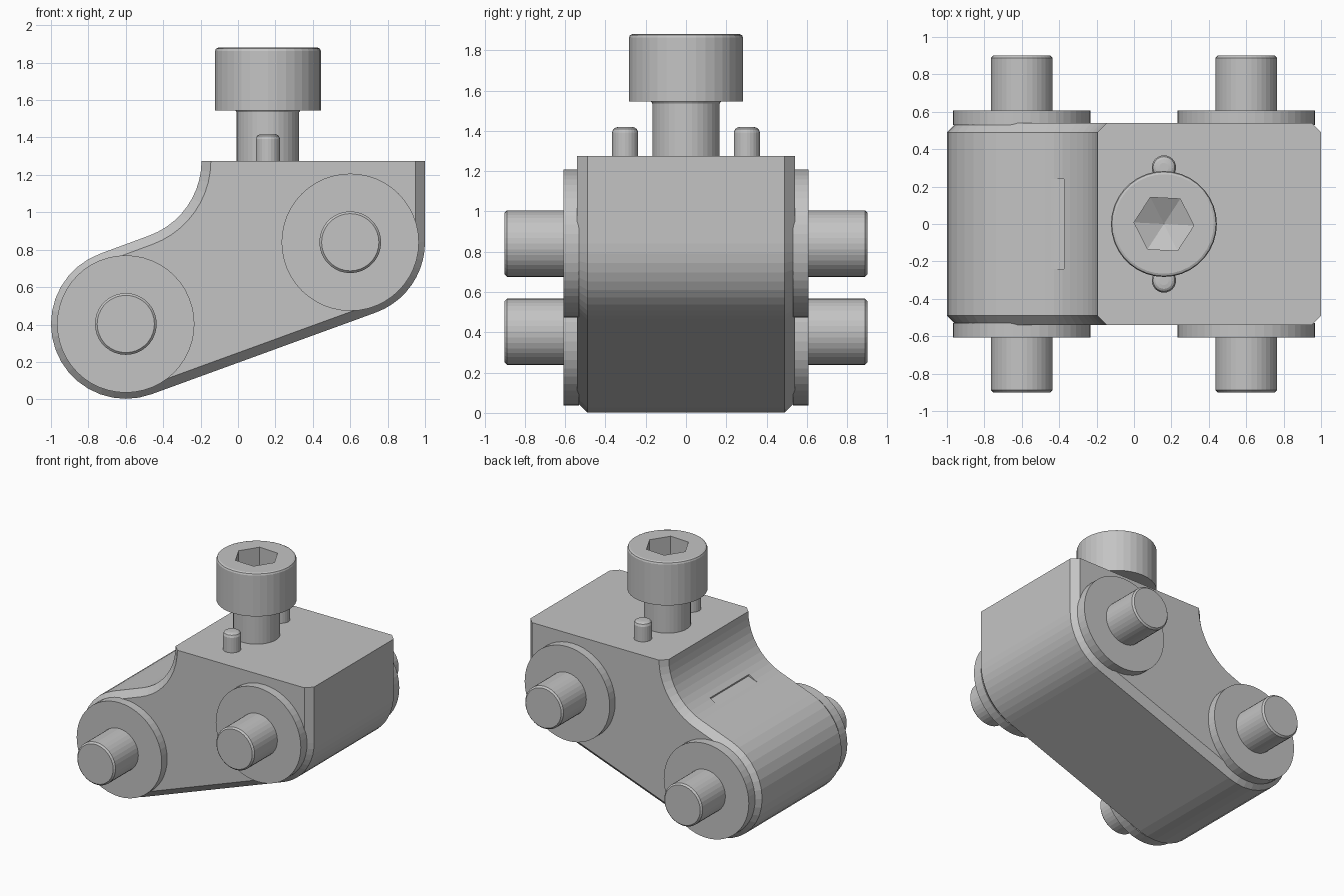
import bpy, bmesh, math
from mathutils import Matrix, Vector

if "Cube" in bpy.data.objects:
    bpy.data.objects.remove(bpy.data.objects["Cube"])

metal = bpy.data.materials.new("plain grey metal")
metal.diffuse_color = (0.55, 0.55, 0.55, 1)
metal.use_nodes = True
metal.node_tree.nodes["Principled BSDF"].inputs["Base Color"].default_value = metal.diffuse_color

LEFT, RIGHT = (-0.6, 0.403), (0.6, 0.84)      # pivot centres (x, z)
TOP = 1.275
SCREW_X = 0.16
SLOPE = math.atan2(RIGHT[1] - LEFT[1], RIGHT[0] - LEFT[0])


def finish(name, bm):
    bmesh.ops.recalc_face_normals(bm, faces=bm.faces)
    mesh = bpy.data.meshes.new(name)
    bm.to_mesh(mesh)
    bm.free()
    ob = bpy.data.objects.new(name, mesh)
    bpy.context.collection.objects.link(ob)
    mesh.materials.append(metal)
    return ob


def loft(bm, rings):
    """Skin equal-length closed rings and cap both ends."""
    rows = [[bm.verts.new(p) for p in r] for r in rings]
    for a, b in zip(rows, rows[1:]):
        n = len(a)
        for i in range(n):
            bm.faces.new((a[i], a[(i + 1) % n], b[(i + 1) % n], b[i]))
    bm.faces.new(rows[0])
    bm.faces.new(rows[-1])


def turned(name, steps, matrix, sides=36):
    """Round part from (radius, height) steps along local z."""
    bm = bmesh.new()
    loft(bm, [[matrix @ Vector((r * math.cos(math.tau * i / sides),
                                r * math.sin(math.tau * i / sides), h))
               for i in range(sides)] for r, h in steps])
    return finish(name, bm)


def arc(c, r, a0, a1, n):
    return [(c[0] + r * math.cos(a0 + (a1 - a0) * i / n),
             c[1] + r * math.sin(a0 + (a1 - a0) * i / n)) for i in range(n + 1)]


def body_profile(d):
    """Side outline, inset by d everywhere but the top edge."""
    low = SLOPE - math.pi / 2
    pts = arc(LEFT, 0.4 - d, low, SLOPE - 1.5 * math.pi, 18)
    pts += arc((-0.62, TOP), 0.425 + d, low, 0, 10)
    pts.append((1 - d, TOP))
    pts += arc(RIGHT, 0.4 - d, 0, low, 10)
    return pts


# Link body with chamfered sides
bm = bmesh.new()
loft(bm, [[(x, y, z) for x, z in body_profile(d)]
          for y, d in ((-0.54, 0.05), (-0.49, 0), (0.49, 0), (0.54, 0.05))])
body = finish("link_body", bm)

# Shallow step cut into the concave neck, floor parallel to the slope
bm = bmesh.new()
bmesh.ops.create_cube(bm, size=1, matrix=(
    Matrix.Translation((-0.37, 0, 0.913)) @ Matrix.Rotation(-SLOPE, 4, 'Y')
    @ Matrix.Translation((-0.04, 0, 0.06)) @ Matrix.Diagonal((0.08, 0.48, 0.12, 1))))
cutter = finish("neck_cutter", bm)
mod = body.modifiers.new("neck_step", 'BOOLEAN')
mod.operation = 'DIFFERENCE'
mod.object = cutter
bpy.context.view_layer.objects.active = body
bpy.ops.object.modifier_apply(modifier=mod.name)
bpy.data.objects.remove(cutter)

# Washers and axle ends at both pivots, both sides
for end, (x, z) in (("left", LEFT), ("right", RIGHT)):
    for side, s in (("front", 1), ("back", -1)):
        m = Matrix.Translation((x, 0, z)) @ Matrix.Rotation(s * math.pi / 2, 4, 'X')
        turned(f"{end}_{side}_washer", [(0.367, 0.53), (0.367, 0.607)], m, 48)
        turned(f"{end}_{side}_axle",
               [(0.165, 0.6), (0.165, 0.888), (0.153, 0.9)], m)

# Cap screw shank
at = Matrix.Translation((SCREW_X, 0, 0))
turned("screw_shank", [(0.167, TOP - 0.05), (0.167, 1.535), (0.177, 1.55)], at)

# Cap screw head with a hexagonal socket ending in a cone
bm = bmesh.new()
SIDES = 36


def ring(r, z, n=SIDES, turn=0.0):
    return [bm.verts.new((SCREW_X + r * math.cos(math.tau * i / n + turn),
                          r * math.sin(math.tau * i / n + turn), z)) for i in range(n)]


def skin(a, b):
    n = len(a)
    for i in range(n):
        bm.faces.new((a[i], a[(i + 1) % n], b[(i + 1) % n], b[i]))


rows = [ring(0.283, 1.545), ring(0.283, 1.863), ring(0.278, 1.875), ring(0.266, 1.88)]
bm.faces.new(rows[0])
for a, b in zip(rows, rows[1:]):
    skin(a, b)
rim, floor = (ring(0.16, z, 6, math.radians(-3)) for z in (1.88, 1.73))
skin(rim, floor)
tip = bm.verts.new((SCREW_X, 0, 1.65))
step = SIDES // 6
for i in range(6):
    j = (i + 1) % 6
    bm.faces.new((floor[i], floor[j], tip))
    bm.faces.new([rows[-1][(i * step + k) % SIDES] for k in range(step + 1)]
                 + [rim[j], rim[i]])
finish("screw_head", bm)

# Two small round-topped locating pins
for side, y in (("front", -0.302), ("back", 0.302)):
    turned(f"{side}_locating_pin",
           [(0.065, TOP - 0.05), (0.065, 1.392), (0.058, 1.409),
            (0.045, 1.417), (0.025, 1.42)],
           Matrix.Translation((SCREW_X, y, 0)), 24)
